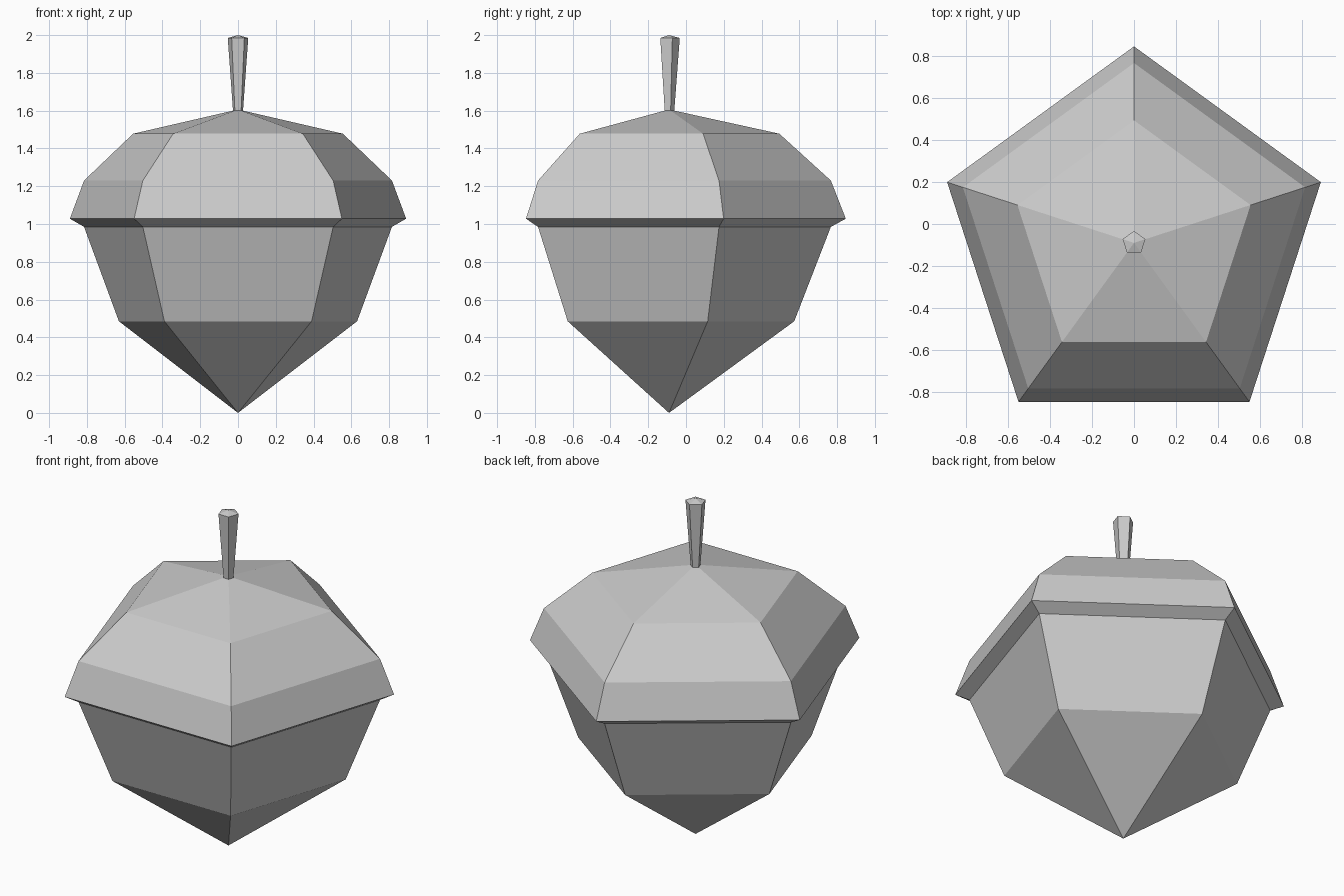
import bpy
import bmesh
from math import cos, sin, tau

SIDES = 5
CENTRE_Y = -0.09

cube = bpy.data.objects.get("Cube")
if cube:
    bpy.data.objects.remove(cube, do_unlink=True)

grey = bpy.data.materials.new("plain grey")
grey.use_nodes = True
colour = (0.6, 0.6, 0.6, 1)
grey.diffuse_color = colour
grey.node_tree.nodes["Principled BSDF"].inputs["Base Color"].default_value = colour


def lathe(name, profile):
    """Turn (radius, height) points into a flat-faced five-sided shell."""
    bm = bmesh.new()
    rings = []
    for r, z in profile:
        if r == 0:
            rings.append([bm.verts.new((0, 0, z))] * SIDES)
        else:
            angles = [tau * (i / SIDES + 0.25) for i in range(SIDES)]
            rings.append([bm.verts.new((r * cos(a), r * sin(a), z)) for a in angles])
    for low, high in zip(rings, rings[1:]):
        for i in range(SIDES):
            j = (i + 1) % SIDES
            corners = dict.fromkeys((low[i], low[j], high[j], high[i]))
            bm.faces.new(list(corners))
    mesh = bpy.data.meshes.new(name)
    bm.to_mesh(mesh)
    bm.free()
    mesh.materials.append(grey)
    obj = bpy.data.objects.new(name, mesh)
    obj.location.y = CENTRE_Y
    bpy.context.collection.objects.link(obj)
    return obj


# Pointed nut, overhanging cap and flared stem share their joining rings
lathe("nut", [(0, 0), (0.663, 0.485), (0.857, 0.985)])
lathe("cap", [(0.857, 0.985), (0.936, 1.028), (0.857, 1.23), (0.584, 1.478), (0.028, 1.6)])
lathe("stem", [(0.028, 1.6), (0.057, 1.985), (0, 2)])
